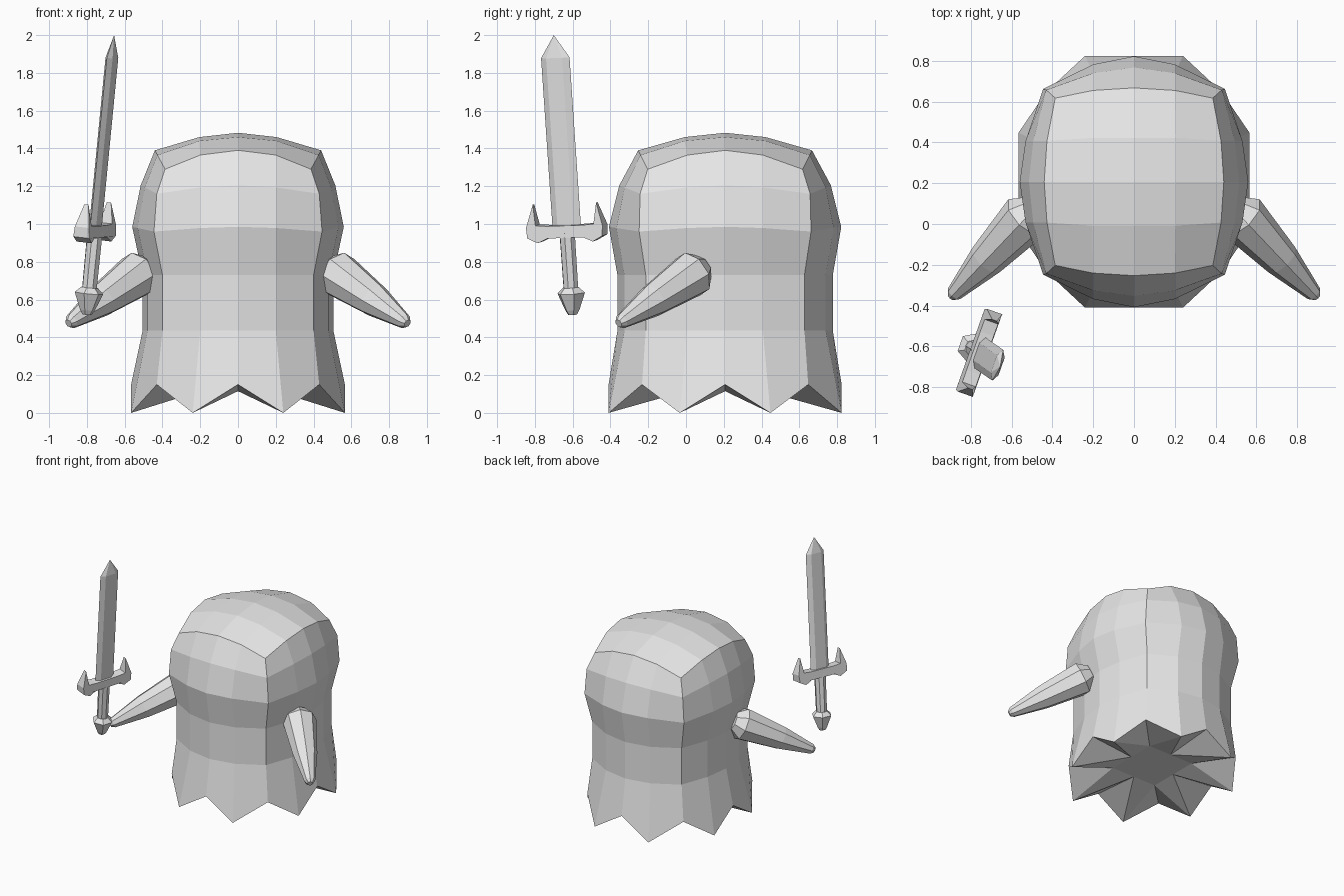
import bpy, bmesh, math
from mathutils import Vector

cube = bpy.data.objects.get("Cube")
if cube:
    bpy.data.objects.remove(cube, do_unlink=True)

grey = bpy.data.materials.new("plain_grey")
grey.diffuse_color = (0.8, 0.8, 0.8, 1)
grey.use_nodes = True
grey.node_tree.nodes["Principled BSDF"].inputs["Base Color"].default_value = (0.8, 0.8, 0.8, 1)


def finish(bm, name):
    me = bpy.data.meshes.new(name)
    bm.to_mesh(me)
    bm.free()
    me.materials.append(grey)
    ob = bpy.data.objects.new(name, me)
    bpy.context.collection.objects.link(ob)
    return ob


def loft(name, rings):
    """Skin a list of point rings and close both ends."""
    bm = bmesh.new()
    vr = [[bm.verts.new(p) for p in ring] for ring in rings]
    n = len(vr[0])
    for a, b in zip(vr, vr[1:]):
        for k in range(n):
            bm.faces.new((a[k], a[(k + 1) % n], b[(k + 1) % n], b[k]))
    bm.faces.new(vr[0][::-1])
    bm.faces.new(vr[-1])
    bmesh.ops.remove_doubles(bm, verts=bm.verts, dist=0.0005)
    bmesh.ops.recalc_face_normals(bm, faces=bm.faces)
    return finish(bm, name)


# Body: one quarter of a rounded box, mirrored in x and y
RIM = [(0, 2), (1, 2), (2, 2), (2, 1), (2, 0)]
# mid x, corner x, mid y, corner y, mid z, corner z, quarter offset
LEVELS = [
    (0.44, 0.386, 0.46, 0.41, 1.39, 1.29, 0.20),
    (0.515, 0.43, 0.56, 0.45, 1.205, 1.16, 0.20),
    (0.56, 0.445, 0.615, 0.455, 0.985, 0.96, 0.20),
    (0.505, 0.40, 0.57, 0.42, 0.73, 0.73, 0.20),
    (0.505, 0.40, 0.57, 0.42, 0.435, 0.435, 0.20),
]


def rim_point(i, j, level):
    mx, cx, my, cy, mz, cz, q = level
    f = (0, 0.25, 1)[min(i, j)]
    x = mx + (cx - mx) * f if i == 2 else q * i
    y = my + (cy - my) * f if j == 2 else q * j
    return Vector((x, y, mz + (cz - mz) * f))


def hem_point(i, j):
    if (i, j) == (2, 2):
        return Vector((0.43, 0.44, 0.15))
    z = 0.0 if 1 in (i, j) else 0.15          # teeth at the quarter points
    return Vector((0.566 if i == 2 else 0.24 * i, 0.617 if j == 2 else 0.24 * j, z))


bm = bmesh.new()
rows = [{k: bm.verts.new(rim_point(*k, lv)) for k in RIM} for lv in LEVELS]
rows.append({k: bm.verts.new(hem_point(*k)) for k in RIM})
for up, low in zip(rows, rows[1:]):
    for a, b in zip(RIM, RIM[1:]):
        bm.faces.new((up[a], up[b], low[b], low[a]))
crown, base = dict(rows[0]), dict(rows[-1])
for i in range(2):
    for j in range(2):
        crown[i, j] = bm.verts.new((0.205 * i, 0.215 * j, (1.483, 1.46, 1.44)[i + j]))
        base[i, j] = bm.verts.new((0.2 * i, 0.21 * j, 0.115))
for i in range(2):
    for j in range(2):
        a, b, c, d = (i, j), (i + 1, j), (i + 1, j + 1), (i, j + 1)
        bm.faces.new([crown[k] for k in (a, b, c, d)])
        bm.faces.new([base[k] for k in (a, c, b)])
        bm.faces.new([base[k] for k in (a, d, c)])
body = finish(bm, "body")
body.location.y = 0.207
mirror = body.modifiers.new("mirror", 'MIRROR')
mirror.use_axis = (True, True, False)
mirror.merge_threshold = 0.001

# Arms: tapered octagonal stubs, shoulder to tip
shoulder, tip = Vector((0.525, 0.035, 0.735)), Vector((0.89, -0.35, 0.478))
along = (tip - shoulder).normalized()
side = along.cross(Vector((0, 0, 1))).normalized()
rise = side.cross(along)
ARM = [(-0.075, 0.07), (0.0, 0.125), (0.32, 0.09), (0.575, 0.04), (0.60, 0.022)]
for name, sign in (("left_arm", 1), ("right_arm", -1)):
    rings = []
    for d, r in ARM:
        ring = []
        for k in range(8):
            a = math.tau * k / 8
            p = shoulder + along * d + (side * math.cos(a) + rise * math.sin(a)) * r
            p.x *= sign
            ring.append(p)
        rings.append(ring)
    loft(name, rings)

# Sword frame: foot of the pommel, long axis, blade width, blade thickness
foot = Vector((-0.80, -0.60, 0.52))
axis = (Vector((-0.656, -0.70, 2.0)) - foot).normalized()
wide = Vector((0.33, 0.94, 0.0))
wide = (wide - axis * wide.dot(axis)).normalized()
thick = axis.cross(wide)


def sword(w, t, s):
    return foot + wide * w + thick * t + axis * s


def turned(name, profile, sides):
    loft(name, [[sword(r * math.cos(math.tau * k / sides), r * math.sin(math.tau * k / sides), s)
                 for k in range(sides)] for s, r in profile])


turned("sword_pommel", [(0.0, 0.025), (0.025, 0.04), (0.115, 0.077), (0.145, 0.045)], 6)
turned("sword_grip", [(0.13, 0.041), (0.44, 0.043)], 8)

# Blade: bevelled flat section running to a point
SECTION = [(0.08, 0), (0.045, 0.02), (-0.045, 0.02), (-0.08, 0), (-0.045, -0.02), (0.045, -0.02)]
loft("sword_blade", [[sword(w * f, t * f, s) for w, t in SECTION]
                     for s, f in ((0.45, 1), (1.37, 1), (1.49, 0))])

# Guard: bar with upturned prongs (width, height, half thickness)
HALF = [(0.10, -0.03, 0.035), (0.155, -0.053, 0.042), (0.21, -0.025, 0.045),
        (0.215, 0.03, 0.04), (0.178, 0.15, 0.012), (0.163, 0.04, 0.035), (0.10, 0.035, 0.035)]
outline = HALF + [(-w, s, t) for w, s, t in reversed(HALF)]
loft("sword_guard", [[sword(w, t * sg, 0.443 + s) for w, s, t in outline] for sg in (-1, 1)])
